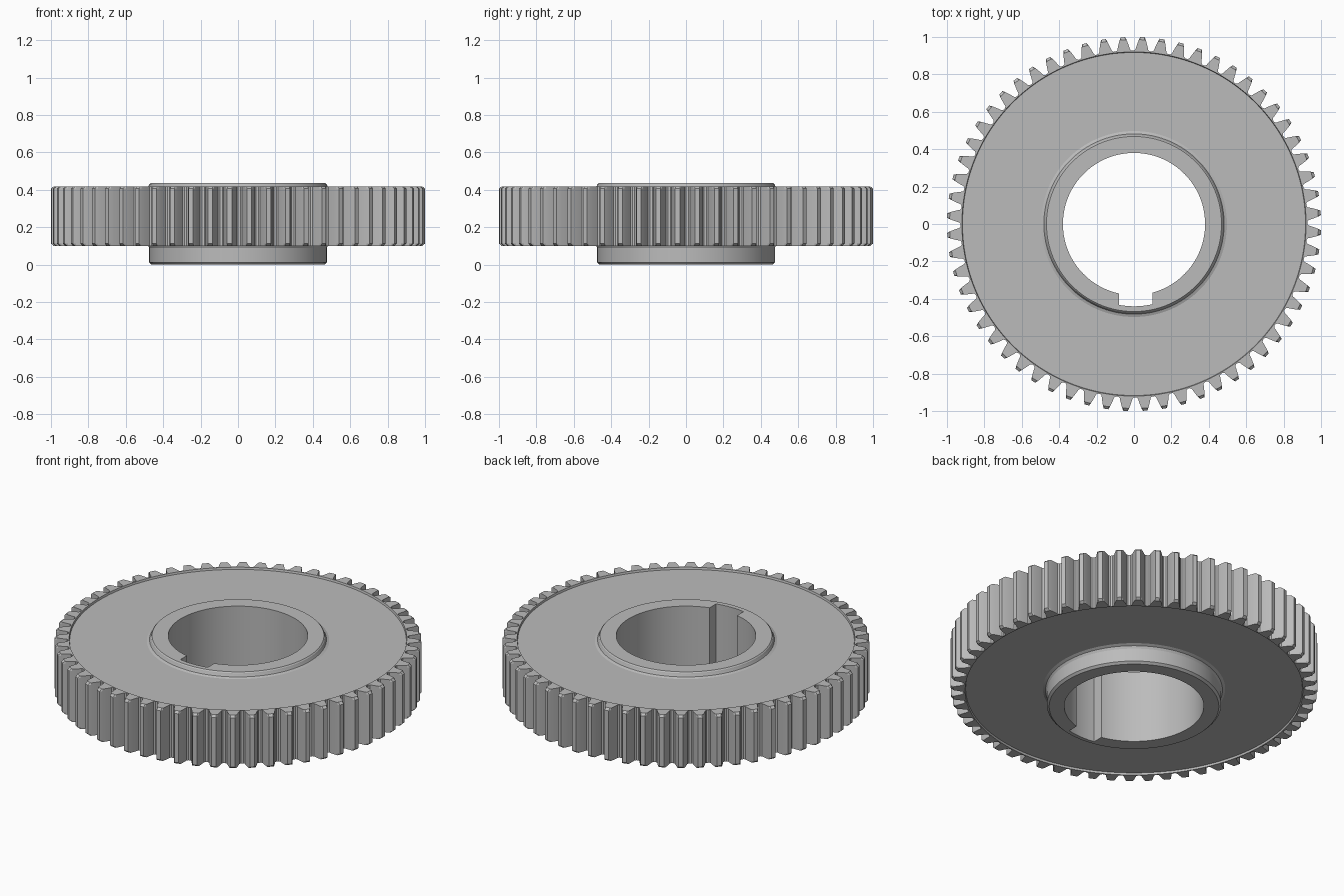
import bpy, bmesh
from math import sin, cos, radians, asin, pi, atan2, hypot

cube = bpy.data.objects.get("Cube")
if cube:
    bpy.data.objects.remove(cube)

steel = bpy.data.materials.new("plain grey steel")
steel.use_nodes = True
GREY = (0.5, 0.5, 0.5, 1)
steel.diffuse_color = GREY
steel.node_tree.nodes["Principled BSDF"].inputs["Base Color"].default_value = GREY


def loft(name, loops):
    """Skin a ring of closed loops into one watertight body."""
    bm = bmesh.new()
    rows = [[bm.verts.new(p) for p in loop] for loop in loops]
    n = len(rows[0])
    for a, b in zip(rows, rows[1:] + rows[:1]):
        for i in range(n):
            j = (i + 1) % n
            bm.faces.new((a[i], a[j], b[j], b[i]))
    bmesh.ops.recalc_face_normals(bm, faces=bm.faces)
    mesh = bpy.data.meshes.new(name)
    bm.to_mesh(mesh)
    bm.free()
    mesh.materials.append(steel)
    ob = bpy.data.objects.new(name, mesh)
    bpy.context.collection.objects.link(ob)
    bpy.ops.object.select_all(action='DESELECT')
    ob.select_set(True)
    bpy.context.view_layer.objects.active = ob
    bpy.ops.object.shade_smooth_by_angle(angle=radians(25))
    return ob


def polar(angle, r, z):
    return (r * cos(angle), r * sin(angle), z)


# Toothed wheel: outline of one tooth repeated around the rim
TEETH, TURN = 60, radians(3.4)
half = [(2.6, 0.927), (2.1, 0.933), (1.8, 0.95), (1.45, 0.968), (1.1, 0.985), (0.7, 1.0)]
tooth = [(-a, r) for a, r in half] + [(a, r) for a, r in reversed(half)]
outline = [(TURN + 2 * pi * k / TEETH + radians(a), r)
           for k in range(TEETH) for a, r in tooth]


def ring(r, z):
    return [polar(a, r, z) for a, _ in outline]


def rim(limit, z):
    return [polar(a, min(r, limit), z) for a, r in outline]


WEB_LOW, WEB_TOP, RIM_LOW, RIM_TOP = 0.112, 0.406, 0.1, 0.418
loft("toothed_wheel", [
    ring(0.482, WEB_LOW), ring(0.917, WEB_LOW), ring(0.92, RIM_LOW),
    rim(0.986, RIM_LOW), rim(1.0, RIM_LOW + 0.012),
    rim(1.0, RIM_TOP - 0.012), rim(0.986, RIM_TOP),
    ring(0.92, RIM_TOP), ring(0.917, WEB_TOP), ring(0.482, WEB_TOP)])

# Hub: bore outline with a keyway on the front side
BORE, KEY_R, KEY_LEFT, KEY_RIGHT = 0.38, 0.44, 0.1, -0.08


def arc(r, start, end, steps):
    return [(r, start + (end - start) * i / steps) for i in range(steps + 1)]


def key_angle(x, r):
    return -pi / 2 + asin(x / r)


bore = arc(BORE, key_angle(KEY_LEFT, BORE), key_angle(KEY_RIGHT, BORE) + 2 * pi, 120)
bore += arc(KEY_R, key_angle(KEY_RIGHT, KEY_R) + 2 * pi,
            key_angle(KEY_LEFT, KEY_R) + 2 * pi, 8)


def hub_ring(r, z):
    return [polar(a, r, z) for _, a in bore]


HUB_TOP = 0.436
profile = [(0.462, 0), (0.475, 0.012), (0.475, 0.09), (0.482, 0.104), (0.497, WEB_LOW),
           (0.49, 0.2), (0.49, 0.3),
           (0.497, WEB_TOP), (0.482, 0.412), (0.476, 0.424), (0.474, 0.43), (0.468, HUB_TOP)]
loft("hub", [[polar(a, r, 0) for r, a in bore]]
     + [hub_ring(r, z) for r, z in profile]
     + [[polar(a, r, HUB_TOP) for r, a in bore]])
